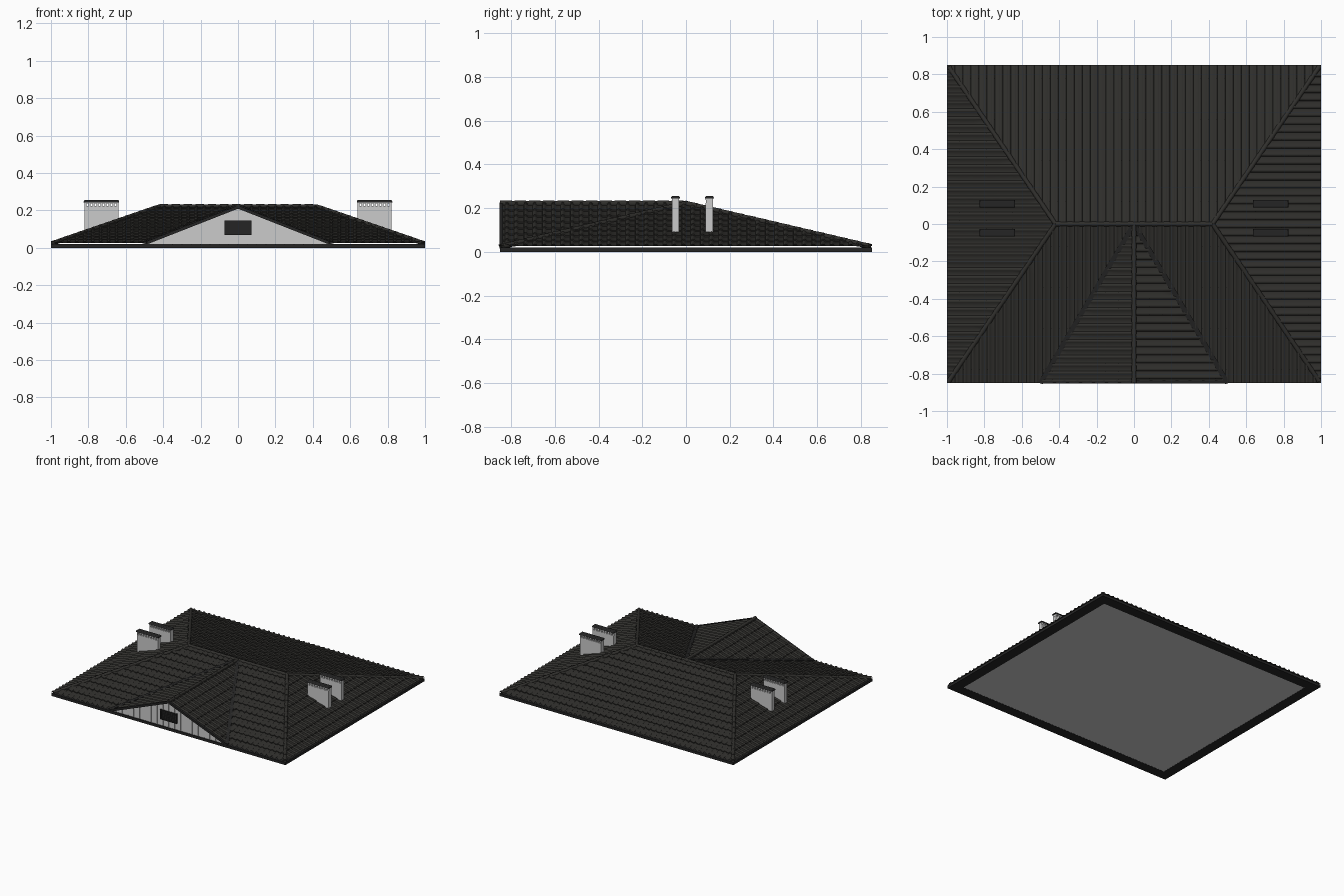
import bpy, bmesh, math
from mathutils import Vector, Matrix

if "Cube" in bpy.data.objects:
    bpy.data.objects.remove(bpy.data.objects["Cube"])

X, Y, RX = 1.0, 0.85, 0.42        # eave half sizes, half ridge length
EAVE, RIDGE, GX = 0.021, 0.217, 0.5  # heights, gable half width


def material(name, c):
    m = bpy.data.materials.new(name)
    m.diffuse_color = (*c, 1)
    m.use_nodes = True
    m.node_tree.nodes["Principled BSDF"].inputs["Base Color"].default_value = m.diffuse_color
    return m


TILE = material("roof_tile", (0.03, 0.029, 0.026))
TRIM = material("dark_trim", (0.018, 0.018, 0.018))


def finish(name, bm, mat=None, smooth=False):
    bmesh.ops.recalc_face_normals(bm, faces=bm.faces) if not smooth else None
    me = bpy.data.meshes.new(name)
    bm.to_mesh(me)
    bm.free()
    ob = bpy.data.objects.new(name, me)
    bpy.context.collection.objects.link(ob)
    if mat:
        me.materials.append(mat)
    if smooth:
        bpy.context.view_layer.objects.active = ob
        bpy.ops.object.select_all(action='DESELECT')
        ob.select_set(True)
        bpy.ops.object.shade_smooth_by_angle(angle=math.radians(50))
    return ob


def add_box(bm, x0, x1, y0, y1, z0, z1):
    m = Matrix.Translation(((x0 + x1) / 2, (y0 + y1) / 2, (z0 + z1) / 2))
    m = m @ Matrix.Diagonal((x1 - x0, y1 - y0, z1 - z0, 1))
    return bmesh.ops.create_cube(bm, size=1, matrix=m)['verts']


def add_bar(bm, a, b, w, h):
    # rectangular bar between two points
    a, b = Vector(a), Vector(b)
    d = (b - a).normalized()
    side = d.cross(Vector((0, 0, 1))).normalized()
    up = side.cross(d)
    rot = Matrix((d, side, up)).transposed().to_4x4()
    m = Matrix.Translation((a + b) / 2) @ rot @ Matrix.Diagonal(((b - a).length, w, h, 1))
    bmesh.ops.create_cube(bm, size=1, matrix=m)


def slope(name, poly, eave, u, run):
    # stepped roll-tile sheet, trimmed to a convex counter-clockwise plan outline
    p, row, roll, step = 0.0425, 0.075, 0.008, 0.006
    prof = [(0, 0), (.5, 0), (.58, .7), (.73, 1), (.88, .7)]
    eave, u = Vector(eave), Vector((*u, 0))
    inward = Vector((-u.y, u.x, 0))
    v = Vector((inward.x * run, inward.y * run, RIDGE - EAVE))
    length = v.length
    v.normalize()
    n = u.cross(v)
    us = [(Vector((*q, 0)) - eave).dot(u) for q in poly]
    cols = [((i + a) * p, b * roll)
            for i in range(math.floor(min(us) / p) - 1, math.ceil(max(us) / p) + 1) for a, b in prof]
    rows = []
    for k in range(-1, math.ceil(length / row) + 1):
        rows += [(k * row, step), ((k + 1) * row, 0)]
    bm = bmesh.new()
    base = Vector((eave.x, eave.y, EAVE))
    grid = [[bm.verts.new(base + u * s + v * t + n * (h + g)) for s, h in cols] for t, g in rows]
    for r0, r1 in zip(grid, grid[1:]):
        for i in range(len(cols) - 1):
            bm.faces.new((r0[i], r0[i + 1], r1[i + 1], r1[i]))
    for a, b in zip(poly, poly[1:] + poly[:1]):
        no = Vector((b[1] - a[1], a[0] - b[0], 0)).normalized()
        bmesh.ops.bisect_plane(bm, geom=bm.verts[:] + bm.edges[:] + bm.faces[:], dist=1e-6,
                               plane_co=(*a, 0), plane_no=no, clear_outer=True)
    finish(name, bm, TILE, True)


# Tiled slopes
slope("back_slope", [(X, Y), (-X, Y), (-RX, 0), (RX, 0)], (0, Y, 0), (-1, 0), Y)
slope("right_slope", [(X, -Y), (X, Y), (RX, 0)], (X, 0, 0), (0, 1), X - RX)
slope("left_slope", [(-X, Y), (-X, -Y), (-RX, 0)], (-X, 0, 0), (0, -1), X - RX)
slope("front_left_slope", [(-X, -Y), (-GX, -Y), (0, 0), (-RX, 0)], (0, -Y, 0), (1, 0), Y)
slope("front_right_slope", [(GX, -Y), (X, -Y), (RX, 0), (0, 0)], (0, -Y, 0), (1, 0), Y)
slope("gable_right_slope", [(0, -Y), (GX, -Y), (0, 0)], (GX, 0, 0), (0, 1), GX)
slope("gable_left_slope", [(0, -Y), (0, 0), (-GX, -Y)], (-GX, 0, 0), (0, -1), GX)


# Ridge and hip caps: overlapping tapered round tiles
def caps(name, lines, r=0.0135, seg=0.065):
    bm = bmesh.new()
    for a, b in lines:
        a, b = Vector(a), Vector(b)
        d = b - a
        cnt = round(d.length / seg)
        q = d.to_track_quat('Z', 'Y').to_matrix().to_4x4()
        for i in range(cnt):
            m = Matrix.Translation(a + d * ((i + .5) / cnt)) @ q
            bmesh.ops.create_cone(bm, cap_ends=True, segments=10, radius1=r, radius2=r * .85,
                                  depth=d.length / cnt, matrix=m)
    finish(name, bm, TILE, True)


ht, hb = RIDGE + .004, EAVE + .004
caps("ridge_caps", [((-RX, 0, ht), (RX, 0, ht)), ((0, -Y, ht + .001), (0, 0, ht + .001))])
caps("hip_caps", [((sx * (X - .01), sy * (Y - .01), hb), (sx * RX, 0, ht))
                  for sx in (-1, 1) for sy in (-1, 1)])

# Valley strips beside the gable
bm = bmesh.new()
for s in (-1, 1):
    add_bar(bm, (s * GX, -Y, EAVE + .008), (0, 0, RIDGE + .008), .026, .01)
finish("valley_strips", bm, TRIM)

# Eave frame and flat ceiling underneath
bm = bmesh.new()
w = 0.08
for s in (-1, 1):
    add_box(bm, -X, X, s * Y - (w if s > 0 else 0), s * Y + (w if s < 0 else 0), 0, .02)
    add_box(bm, s * X - (w if s > 0 else 0), s * X + (w if s < 0 else 0), w - Y, Y - w, 0, .02)
finish("eave_frame", bm, TRIM)
bm = bmesh.new()
add_box(bm, w - X, X - w, w - Y, Y - w, .001, .012)
finish("ceiling", bm)


# Gable wall of vertical boards over a backing panel
def wall_piece(bm, x0, x1, y0, y1):
    xs = [x0] + ([0] if x0 < 0 < x1 else []) + [x1]
    pts = [(x0, .018), (x1, .018)]
    pts += [(x, EAVE + (GX - abs(x)) * (RIDGE - EAVE) / GX) for x in reversed(xs)]
    f = bm.faces.new([bm.verts.new((x, y0, z)) for x, z in pts])
    ext = bmesh.ops.extrude_face_region(bm, geom=[f])['geom']
    bmesh.ops.translate(bm, vec=(0, y1 - y0, 0),
                        verts=[g for g in ext if isinstance(g, bmesh.types.BMVert)])


bm = bmesh.new()
wall_piece(bm, -GX, GX, -Y + .012, -Y + .03)
for i in range(-10, 10):
    wall_piece(bm, i * .05 + .002, i * .05 + .048, -Y + .007, -Y + .014)
finish("gable_wall", bm)

# Sloping boards along the gable edges
bm = bmesh.new()
for s in (-1, 1):
    add_bar(bm, (s * GX, -Y + .005, EAVE + .001), (0, -Y + .005, RIDGE + .001), .016, .016)
finish("gable_edge_boards", bm, TRIM)

# Louvred vent
bm = bmesh.new()
add_box(bm, -.066, .066, -Y + .004, -Y + .012, .074, .141)
for s in (-1, 1):
    add_box(bm, s * .066 - .005, s * .066 + .005, -Y - .002, -Y + .01, .07, .146)
for z in (.074, .141):
    add_box(bm, -.07, .07, -Y - .002, -Y + .01, z - .004, z + .004)
for i in range(5):
    add_box(bm, -.062, .062, -Y + .001, -Y + .006, .084 + i * .011, .089 + i * .011)
finish("gable_vent", bm, TRIM)

# Chimneys: thin stack, row of small posts, rounded cap
stack, cap = bmesh.new(), bmesh.new()
for cx in (-.73, .73):
    for cy in (-.048, .107):
        add_box(stack, cx - .09, cx + .09, cy - .017, cy + .017, .09, .224)
        for i in range(9):
            px = cx + (i - 4) * .0213
            add_box(stack, px - .0055, px + .0055, cy - .016, cy + .016, .223, .238)
        add_box(stack, cx - .09, cx + .09, cy - .017, cy + .017, .237, .246)
        vs = add_box(cap, cx - .095, cx + .095, cy - .02, cy + .02, .243, .256)
        es = [e for e in cap.edges if all(v in vs and v.co.z > .25 for v in e.verts)]
        bmesh.ops.bevel(cap, geom=es, offset=.008, segments=3, affect='EDGES', profile=.5)
finish("chimney_stacks", stack)
finish("chimney_caps", cap, TRIM)
